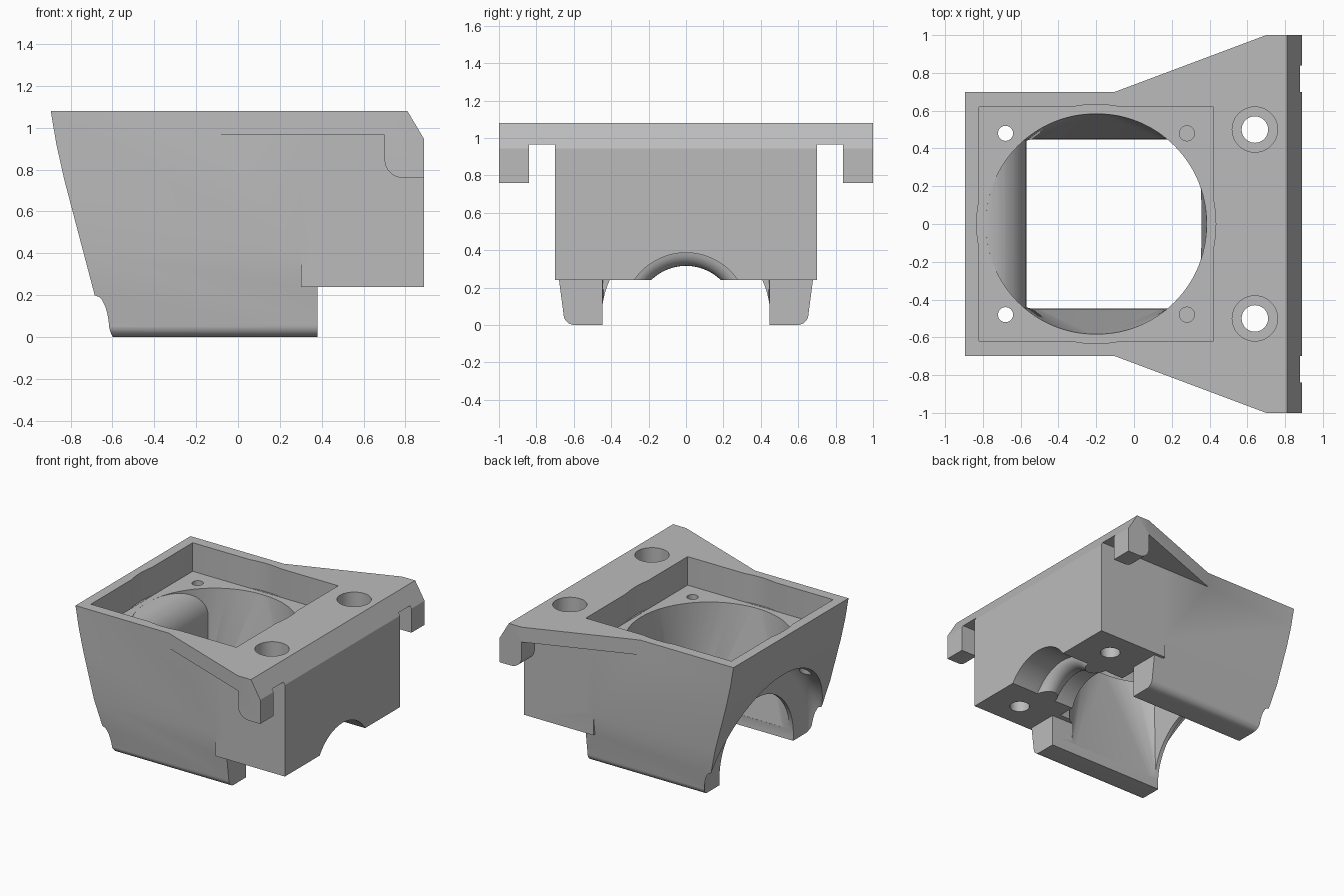
import bpy, bmesh
from math import pi, sin, cos, radians, copysign
from mathutils import Matrix, Vector

if "Cube" in bpy.data.objects:
    bpy.data.objects.remove(bpy.data.objects["Cube"], do_unlink=True)

grey = bpy.data.materials.new("plain grey")
grey.use_nodes = True
grey.diffuse_color = (0.5, 0.5, 0.5, 1)
grey.node_tree.nodes["Principled BSDF"].inputs["Base Color"].default_value = (0.5, 0.5, 0.5, 1)

AXIS_Z = 0.05    # height of the tunnel axis
DUCT_X = -0.2    # centre of the round opening
FLOOR = 0.86     # floor of the top recess


def make(name, bm):
    bmesh.ops.recalc_face_normals(bm, faces=bm.faces)
    mesh = bpy.data.meshes.new(name)
    bm.to_mesh(mesh)
    bm.free()
    mesh.materials.append(grey)
    obj = bpy.data.objects.new(name, mesh)
    bpy.context.collection.objects.link(obj)
    return obj


def prism(name, points, low, high, axis):
    """Extrude a 2D outline along an axis: x takes (y, z), y takes (x, z), z takes (x, y)."""
    place = {"x": lambda p, d: (d, p[0], p[1]),
             "y": lambda p, d: (p[0], d, p[1]),
             "z": lambda p, d: (p[0], p[1], d)}[axis]
    bm = bmesh.new()
    face = bm.faces.new([bm.verts.new(place(p, low)) for p in points])
    out = bmesh.ops.extrude_face_region(bm, geom=[face])
    shift = Vector(place((0, 0), high - low))
    bmesh.ops.translate(bm, vec=shift, verts=[v for v in out["geom"] if isinstance(v, bmesh.types.BMVert)])
    return make(name, bm)


def box(name, x, y, z):
    return prism(name, [(x[0], y[0]), (x[1], y[0]), (x[1], y[1]), (x[0], y[1])], z[0], z[1], "z")


def arc(cx, cy, r, start, end, steps=12):
    angles = [radians(start + (end - start) * i / steps) for i in range(steps + 1)]
    return [(cx + r * cos(a), cy + r * sin(a)) for a in angles]


def cylinder(name, x, y, r, low, high, steps=48):
    return prism(name, arc(x, y, r, 0, 360, steps)[:-1], low, high, "z")


def lathe(name, profile, steps=96):
    """Revolve (x, radius) points about the tunnel axis, with closed ends."""
    bm = bmesh.new()
    rings = []
    for x, r in profile:
        rings.append([bm.verts.new((x, r * cos(2 * pi * i / steps), AXIS_Z + r * sin(2 * pi * i / steps)))
                      for i in range(steps)])
    for a, b in zip(rings, rings[1:]):
        for i in range(steps):
            j = (i + 1) % steps
            bm.faces.new((a[i], a[j], b[j], b[i]))
    bm.faces.new(rings[0])
    bm.faces.new(rings[-1])
    return make(name, bm)


def combine(target, tool, operation):
    mod = target.modifiers.new(operation.lower(), "BOOLEAN")
    mod.operation = operation
    mod.solver = "EXACT"
    mod.object = tool
    bpy.context.view_layer.objects.active = target
    bpy.ops.object.modifier_apply(modifier=mod.name)
    bpy.data.objects.remove(tool, do_unlink=True)


# Main housing with tapered, rounded lower sides
half = [(0.7, 1.2), (0.7, 0.4)] + arc(0.595, 0.06, 0.06, 0, -90, 8)
housing = prism("duct_housing", half + [(-y, z) for y, z in reversed(half)], -1.0, 0.38, "x")

# Clamp block, flared top plate and corner hooks
combine(housing, box("clamp_block", (0.3, 0.95), (-0.7, 0.7), (0.24, 1.2)), "UNION")
side = [(-0.1, 0.7), (0.7, 1.0), (0.95, 1.0)]
plate = side + [(x, -y) for x, y in reversed(side)]
combine(housing, prism("top_plate", plate, 0.965, 1.2, "z"), "UNION")
hook = arc(0.79, 0.85, 0.09, 180, 270, 8) + [(0.95, 0.76), (0.95, 1.1), (0.7, 1.1)]
for low, high in ((0.84, 1.0), (-1.0, -0.84)):
    combine(housing, prism("hook", hook, low, high, "y"), "UNION")

# Trim everything to the side silhouette
outline = [(-0.6, -0.1), (-0.685, 0.2), (-0.83, 0.75), (-0.868, 0.92), (-0.895, 1.08),
           (0.81, 1.08), (0.89, 0.945), (0.89, -0.1)]
combine(housing, prism("silhouette", outline, -1.2, 1.2, "y"), "INTERSECT")

# Square recess in the top, with shallow round reliefs in its walls
combine(housing, box("recess", (-0.82, 0.42), (-0.62, 0.62), (FLOOR, 1.3)), "DIFFERENCE")
combine(housing, cylinder("relief", DUCT_X, 0, 0.633, FLOOR + 0.002, 1.3, 96), "DIFFERENCE")

# Duct that blends from a circle to a rounded rectangle
bm = bmesh.new()
for x, y in arc(DUCT_X, 0, 0.585, 0, 360, 96)[:-1]:
    bm.verts.new((x, y, FLOOR + 0.01))
for sx, sy in ((1, 1), (-1, 1), (-1, -1), (1, -1)):
    for x, y in arc(0, 0, 0.2, 0, 90, 12):
        cx = 0.14 if sx > 0 else -0.5
        bm.verts.new((cx + sx * x, sy * (0.25 + y), 0.08))
bmesh.ops.convex_hull(bm, input=bm.verts)
duct = make("duct", bm)
ramp = [(-1.0, -0.1), (-0.57, -0.1)] + arc(-0.785, FLOOR - 0.215, 0.215, 0, 90, 16)
ramp += [(-0.8, 1.0), (-1.0, 1.0)]
combine(duct, prism("ramp", ramp, -0.8, 0.8, "y"), "DIFFERENCE")
combine(housing, duct, "DIFFERENCE")

# Arched tunnel under the duct, open between the legs
combine(housing, lathe("tunnel", [(-0.9, 0.45), (0.34, 0.45)]), "DIFFERENCE")
combine(housing, box("leg_gap", (0.2, 0.5), (-0.447, 0.447), (-0.2, 0.24)), "DIFFERENCE")

# Wide round seat on the arched face
seat = [(-1.1, 0.69), (-0.685, 0.69)] + arc(-0.685, 0.605, 0.085, 75, 0, 8)
combine(housing, lathe("arch_seat", seat), "DIFFERENCE")

# Ridged groove under the clamp block
ridge = [(0.58 + 0.08 * cos(a), 0.346 - 0.08 * sin(a)) for a in
         [pi - radians(5) - i * (pi - radians(10)) / 12 for i in range(13)]]
groove = [(0.2, 0.336), (0.45, 0.336)] + ridge + [(0.72, 0.336), (1.0, 0.336)]
combine(housing, lathe("groove", groove), "DIFFERENCE")

# Bolt holes with counterbores, and the small screw holes
for s in (-1, 1):
    combine(housing, cylinder("bolt_hole", 0.64, 0.5 * s, 0.07, 0, 1.3), "DIFFERENCE")
    combine(housing, cylinder("counterbore", 0.64, 0.5 * s, 0.12, 0.5, 1.3), "DIFFERENCE")
    combine(housing, cylinder("through_screw", -0.68, 0.48 * s, 0.04, 0.3, 1.0, 24), "DIFFERENCE")
    combine(housing, cylinder("blind_screw", 0.28, 0.48 * s, 0.04, 0.6, 1.0, 24), "DIFFERENCE")

# Smooth curved walls, keep hard edges
bpy.ops.object.select_all(action="DESELECT")
housing.select_set(True)
bpy.context.view_layer.objects.active = housing
bpy.ops.object.shade_smooth_by_angle(angle=radians(30))
